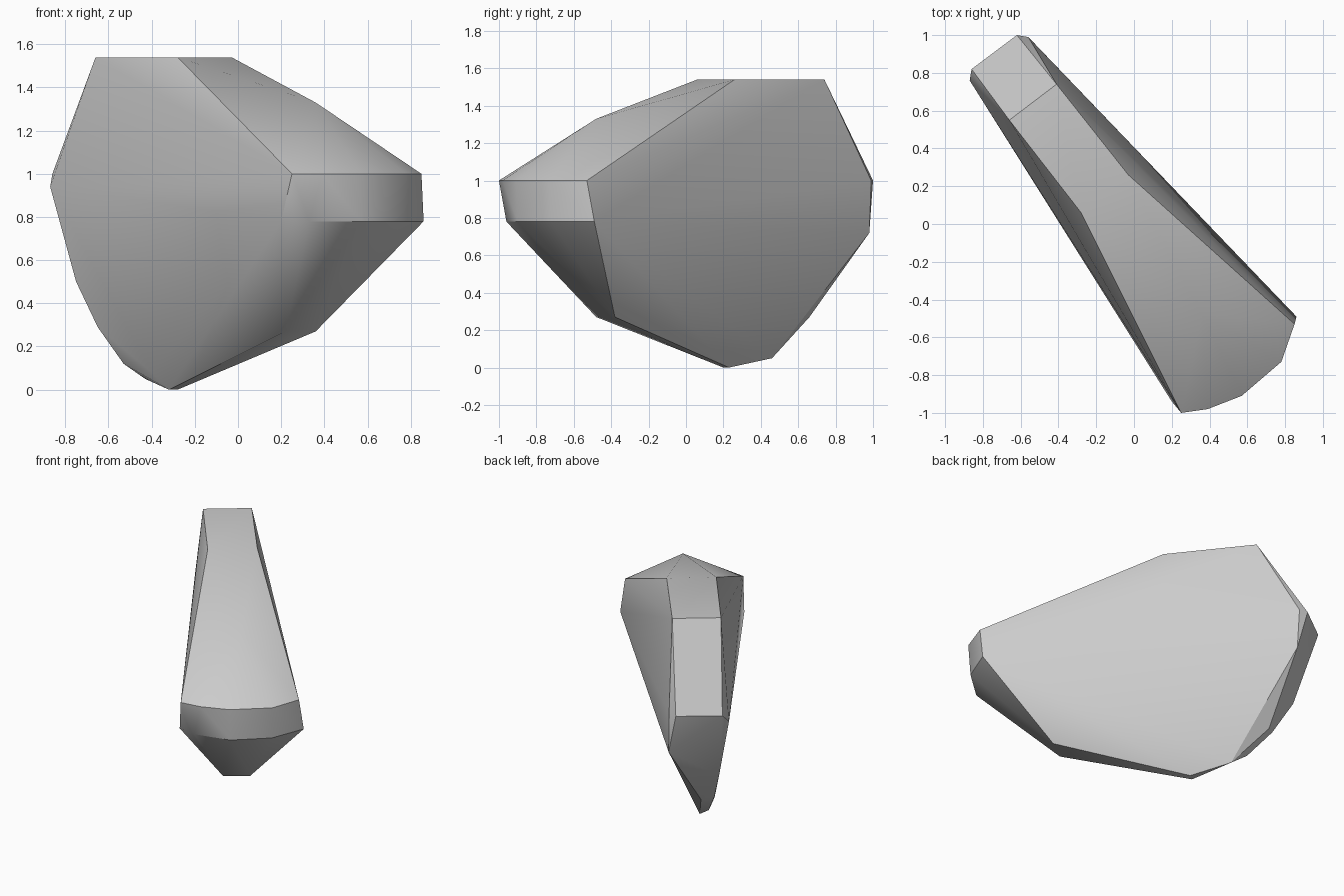
import bpy, bmesh, math

cube = bpy.data.objects.get("Cube")
if cube:
    bpy.data.objects.remove(cube, do_unlink=True)

# Single stone colour
stone = bpy.data.materials.new("stone_grey")
stone.use_nodes = True
colour = (0.6, 0.6, 0.6, 1)
stone.diffuse_color = colour
stone.node_tree.nodes["Principled BSDF"].inputs["Base Color"].default_value = colour


def ring(z, points):
    """Corner points sharing one height."""
    return [(x, y, z) for x, y in points]


corners = []
# Flat top and the bump ahead of it
corners += ring(1.54, [(-.66, .55), (-.41, .74), (-.03, .26), (-.28, .06)])
corners += ring(1.33, [(.36, -.48)])
# Rounded nose band, upper and lower rim
corners += ring(1.0, [(.25, -1), (.39, -.98), (.57, -.91), (.78, -.73), (.85, -.53)])
corners += ring(.78, [(.2, -.94), (.33, -.96), (.57, -.9), (.77, -.72), (.86, -.49)])
# Narrow tail
corners += ring(1.0, [(-.86, .82), (-.62, 1), (-.56, .99)])
corners += [(-.87, .76, .94), (-.55, .98, .72), (-.75, .7, .5)]
corners += [(-.65, .61, .29), (-.58, .66, .27), (-.53, .5, .12)]
# Keel
corners += ring(.27, [(.22, -.48), (.36, -.38)])
corners += [(-.4, .25, .08), (-.43, .46, .05)]
corners += ring(0, [(-.32, .2), (-.28, .23)])

# Wrap the corners into one faceted rock
bm = bmesh.new()
for co in corners:
    bm.verts.new(co)
hull = bmesh.ops.convex_hull(bm, input=bm.verts[:])
loose = [v for v in bm.verts if not v.link_faces]
bmesh.ops.delete(bm, geom=loose, context='VERTS')
bmesh.ops.dissolve_limit(bm, angle_limit=math.radians(2),
                         verts=bm.verts[:], edges=bm.edges[:])
bmesh.ops.recalc_face_normals(bm, faces=bm.faces[:])

mesh = bpy.data.meshes.new("rock")
bm.to_mesh(mesh)
bm.free()
mesh.materials.append(stone)
rock = bpy.data.objects.new("rock", mesh)
bpy.context.collection.objects.link(rock)

# Soft shading with crisp ridges
bpy.ops.object.select_all(action='DESELECT')
rock.select_set(True)
bpy.context.view_layer.objects.active = rock
bpy.ops.object.shade_smooth_by_angle(angle=math.radians(30))
